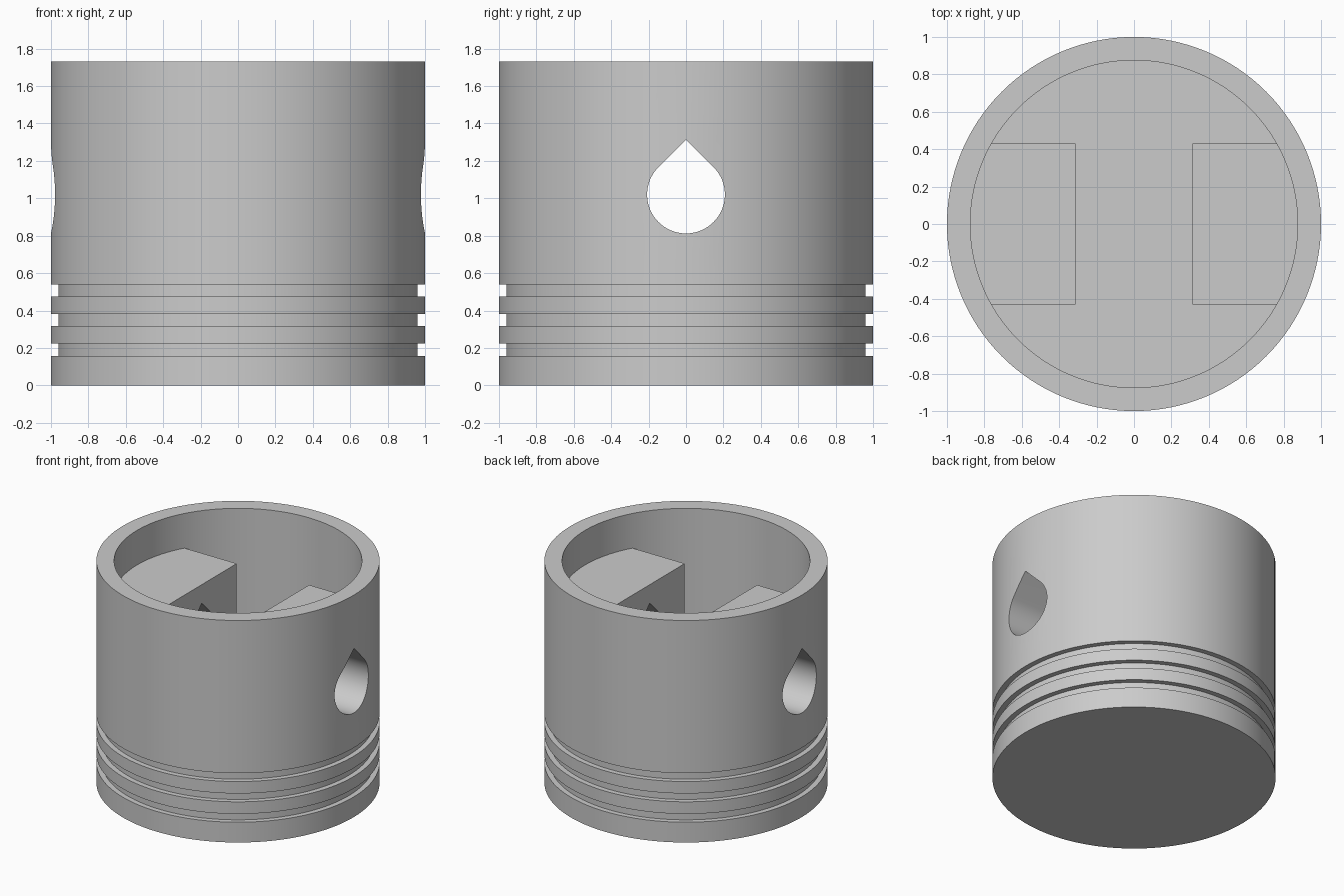
import bpy
import bmesh
import math
from mathutils import Matrix, Vector

if "Cube" in bpy.data.objects:
    bpy.data.objects.remove(bpy.data.objects["Cube"], do_unlink=True)

SEGMENTS = 128
HEIGHT, BORE, FLOOR = 1.73, 0.875, 0.6
GROOVE_RADIUS, GROOVE_WIDTH = 0.96, 0.065
PIN_Z, PIN_RADIUS = 1.02, 0.208

grey = bpy.data.materials.new("machined grey")
grey.use_nodes = True
colour = (0.6, 0.6, 0.6, 1)
grey.diffuse_color = colour
grey.node_tree.nodes["Principled BSDF"].inputs["Base Color"].default_value = colour


def finish(bm, name):
    bmesh.ops.recalc_face_normals(bm, faces=bm.faces)
    mesh = bpy.data.meshes.new(name)
    bm.to_mesh(mesh)
    bm.free()
    mesh.materials.append(grey)
    obj = bpy.data.objects.new(name, mesh)
    bpy.context.collection.objects.link(obj)
    return obj


def lathe(name, profile):
    """Stack rings of (radius, z) into a closed solid."""
    bm = bmesh.new()
    turns = [2 * math.pi * i / SEGMENTS for i in range(SEGMENTS)]
    rings = [[bm.verts.new((r * math.cos(a), r * math.sin(a), z)) for a in turns]
             for r, z in profile]
    for low, high in zip(rings, rings[1:]):
        for i in range(SEGMENTS):
            j = (i + 1) % SEGMENTS
            bm.faces.new((low[i], low[j], high[j], high[i]))
    bm.faces.new(rings[0])
    bm.faces.new(rings[-1])
    return finish(bm, name)


def box(name, centre, size):
    bm = bmesh.new()
    place = Matrix.Translation(centre) @ Matrix.Diagonal((*size, 1))
    bmesh.ops.create_cube(bm, size=1, matrix=place)
    return finish(bm, name)


def boolean(obj, tool, operation):
    mod = obj.modifiers.new(operation.title(), "BOOLEAN")
    mod.operation = operation
    mod.solver = "EXACT"
    mod.object = tool
    bpy.context.view_layer.objects.active = obj
    bpy.ops.object.modifier_apply(modifier=mod.name)
    bpy.data.objects.remove(tool, do_unlink=True)


# Outer body with three ring grooves
profile = [(1, 0)]
for z in (0.158, 0.317, 0.475):
    top = z + GROOVE_WIDTH
    profile += [(1, z), (GROOVE_RADIUS, z), (GROOVE_RADIUS, top), (1, top)]
profile.append((1, HEIGHT))
piston = lathe("piston_body", profile)

# Hollow skirt
boolean(piston, lathe("bore_cutter", [(BORE, FLOOR), (BORE, HEIGHT + 0.2)]), "DIFFERENCE")

# Pin bosses, rounded to sit inside the wall
for side in (-1, 1):
    boss = box("pin_boss", (side * 0.662, 0, 1.0), (0.7, 0.86, 0.92))
    boolean(boss, lathe("boss_trim", [(0.92, 0.3), (0.92, 1.6)]), "INTERSECT")
    boolean(piston, boss, "UNION")

# Teardrop pin hole running straight across
bm = bmesh.new()
arc = [math.radians(135 + 270 * i / 48) for i in range(49)]
outline = [(PIN_RADIUS * math.cos(a), PIN_RADIUS * math.sin(a)) for a in arc]
outline.append((0, PIN_RADIUS * math.sqrt(2)))
face = bm.faces.new([bm.verts.new((-1.2, y, PIN_Z + z)) for y, z in outline])
extruded = bmesh.ops.extrude_face_region(bm, geom=[face], use_keep_orig=True)
ends = [v for v in extruded["geom"] if isinstance(v, bmesh.types.BMVert)]
bmesh.ops.translate(bm, verts=ends, vec=Vector((2.4, 0, 0)))
boolean(piston, finish(bm, "pin_hole_cutter"), "DIFFERENCE")

# Smooth the round walls, keep machined edges crisp
bpy.ops.object.select_all(action="DESELECT")
piston.select_set(True)
bpy.context.view_layer.objects.active = piston
bpy.ops.object.shade_smooth_by_angle(angle=math.radians(30))
